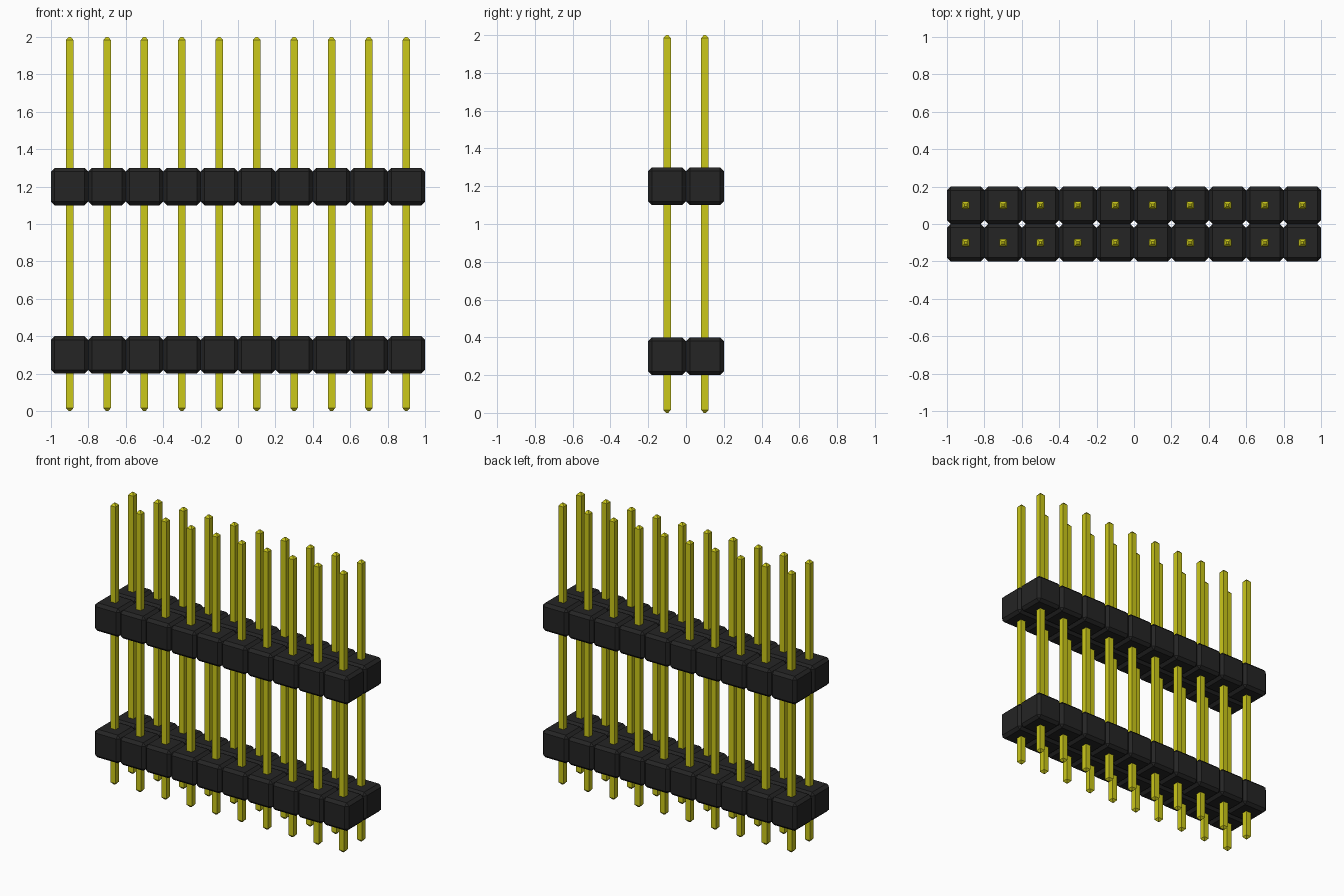
import bpy
import bmesh
from mathutils import Matrix

cube = bpy.data.objects.get("Cube")
if cube:
    bpy.data.objects.remove(cube, do_unlink=True)

COLUMNS = 10
PITCH = 0.2
BEVEL = 0.02
PIN = 0.04        # pin width
POINT = 0.016     # height of the pin's tapered end
TIP = 0.012       # width of the pin's flat tip


def material(name, color):
    mat = bpy.data.materials.new(name)
    mat.use_nodes = True
    mat.diffuse_color = color
    mat.node_tree.nodes["Principled BSDF"].inputs["Base Color"].default_value = color
    return mat


def add_object(name, bm, mat):
    bmesh.ops.recalc_face_normals(bm, faces=bm.faces)
    mesh = bpy.data.meshes.new(name)
    bm.to_mesh(mesh)
    bm.free()
    mesh.materials.append(mat)
    obj = bpy.data.objects.new(name, mesh)
    bpy.context.collection.objects.link(obj)
    return obj


def grid():
    """Centre of every pin position."""
    for col in range(COLUMNS):
        for y in (-PITCH / 2, PITCH / 2):
            yield (col - (COLUMNS - 1) / 2) * PITCH, y


black = material("black plastic", (0.018, 0.018, 0.018, 1))
yellow = material("yellow metal", (0.6, 0.58, 0.01, 1))


# Insulator strip: a row of chamfered cubes
def insulator(name, z):
    bm = bmesh.new()
    for x, y in grid():
        bmesh.ops.create_cube(bm, size=PITCH, matrix=Matrix.Translation((x, y, z)))
    bmesh.ops.bevel(bm, geom=bm.edges[:], offset=BEVEL, segments=1,
                    profile=0.5, affect='EDGES')
    return add_object(name, bm, black)


insulator("lower_insulator", 0.3)
insulator("upper_insulator", 1.2)

# Square pins, tapered at both ends
bm = bmesh.new()
profile = [(TIP, 0), (PIN, POINT), (PIN, 2 - POINT), (TIP, 2)]
for x, y in grid():
    rings = []
    for w, z in profile:
        h = w / 2
        rings.append([bm.verts.new((x + sx * h, y + sy * h, z))
                      for sx, sy in ((-1, -1), (1, -1), (1, 1), (-1, 1))])
    for a, b in zip(rings, rings[1:]):
        for i in range(4):
            j = (i + 1) % 4
            bm.faces.new((a[i], a[j], b[j], b[i]))
    bm.faces.new(rings[0][::-1])
    bm.faces.new(rings[-1])
add_object("pins", bm, yellow)
